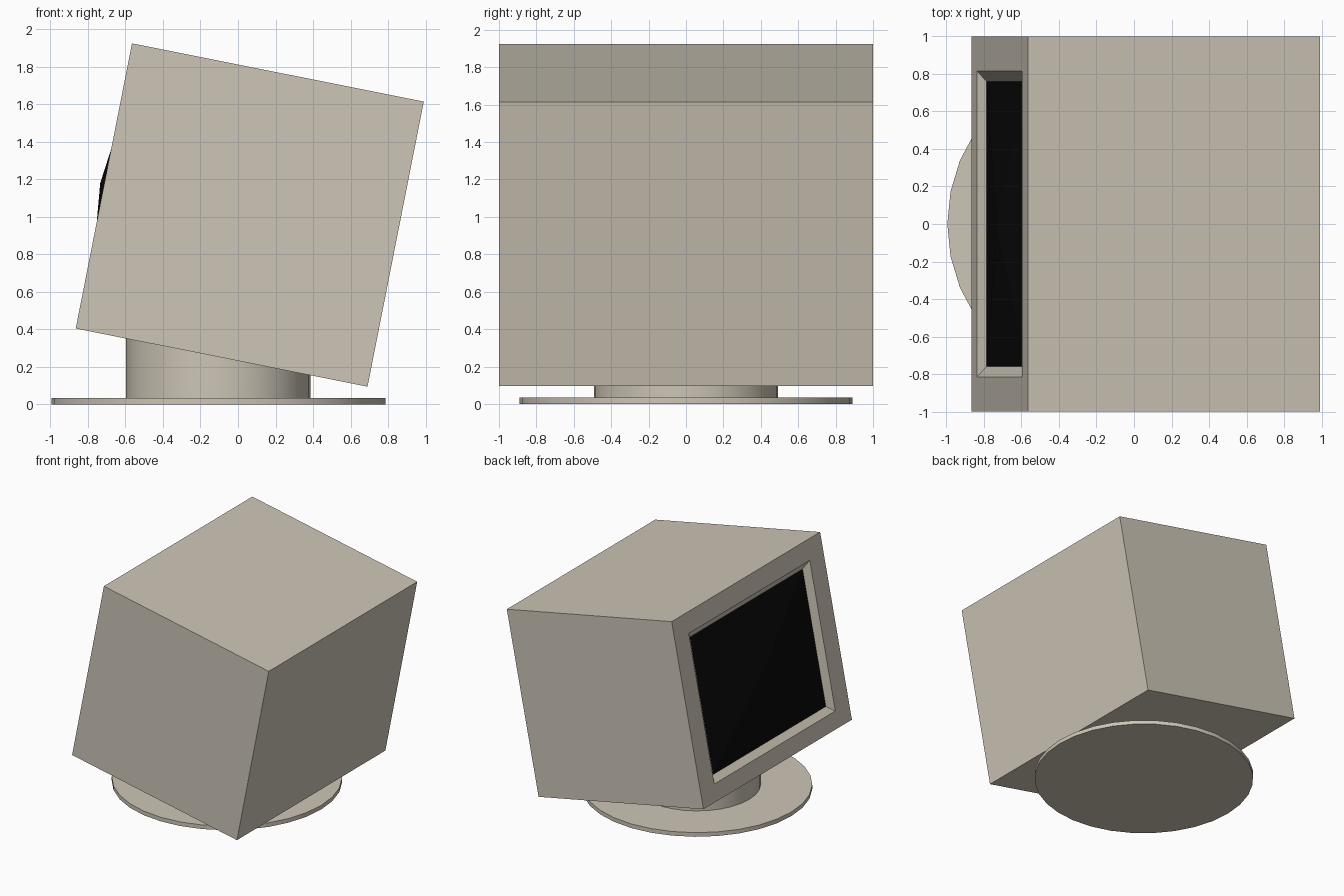
import bpy, bmesh, math
from mathutils import Vector

if "Cube" in bpy.data.objects:
    bpy.data.objects.remove(bpy.data.objects["Cube"])

def material(name, rgb):
    m = bpy.data.materials.new(name)
    m.diffuse_color = (*rgb, 1)
    m.use_nodes = True
    m.node_tree.nodes["Principled BSDF"].inputs["Base Color"].default_value = m.diffuse_color
    return m

beige = material("warm beige plastic", (0.61, 0.56, 0.47))
black = material("black glass", (0.003, 0.003, 0.003))

# Tilted housing frame: depth runs back from the screen side, t runs up it
CORNER = Vector((-0.865, 0, 0.405))
UP = Vector((0.30, 0, 1.52)).normalized()
BACK = Vector((1.555, 0, -0.31)).normalized()
HEIGHT, DEPTH = 1.549, 1.586

def place(depth, y, t):
    return CORNER + UP * t + BACK * depth + Vector((0, y, 0))

def ring(bm, depth, half_y, low, high):
    return [bm.verts.new(place(depth, y, t)) for y, t in
            ((-half_y, low), (half_y, low), (half_y, high), (-half_y, high))]

def finish(bm, name, mat, smooth=False):
    bmesh.ops.recalc_face_normals(bm, faces=bm.faces)
    me = bpy.data.meshes.new(name)
    bm.to_mesh(me)
    bm.free()
    ob = bpy.data.objects.new(name, me)
    bpy.context.collection.objects.link(ob)
    me.materials.append(mat)
    if smooth:
        bpy.ops.object.select_all(action='DESELECT')
        ob.select_set(True)
        bpy.context.view_layer.objects.active = ob
        bpy.ops.object.shade_smooth_by_angle(angle=math.radians(35))
    return ob

# Housing: back, front, bezel opening and sloped recess rings
LOW, HIGH, INSET, RECESS = 0.14, 1.384, 0.055, 0.043
bm = bmesh.new()
rings = [ring(bm, DEPTH, 1.0, 0, HEIGHT),
         ring(bm, 0, 1.0, 0, HEIGHT),
         ring(bm, 0, 0.815, LOW, HIGH),
         ring(bm, RECESS, 0.76, LOW + INSET, HIGH - INSET)]
for a, b in zip(rings, rings[1:]):
    for i in range(4):
        j = (i + 1) % 4
        bm.faces.new((a[i], a[j], b[j], b[i]))
bm.faces.new(rings[0])
bm.faces.new(rings[-1])
finish(bm, "monitor_housing", beige)

# Screen: shallow bulge whose centre pokes just past the bezel
bm = bmesh.new()
edge = ring(bm, RECESS - 0.002, 0.76, LOW + INSET, HIGH - INSET)
tip = bm.verts.new(place(-0.022, 0, 0.785))
for i in range(4):
    bm.faces.new((edge[i], edge[(i + 1) % 4], tip))
ob = finish(bm, "screen", black)
if ob.data.polygons[0].normal.x > 0:
    ob.data.flip_normals()

# Stand: flat round foot and a neck cut to the housing's tilt
def disc(name, radius, low, high, tilt_top=False):
    bm = bmesh.new()
    bmesh.ops.create_cone(bm, cap_ends=True, segments=32, radius1=radius,
                          radius2=radius, depth=high - low)
    for v in bm.verts:
        v.co += Vector((-0.105, 0, (low + high) / 2))
        if tilt_top and v.co.z > (low + high) / 2:
            v.co.z = CORNER.z + (v.co.x - CORNER.x) * BACK.z / BACK.x + 0.01
    finish(bm, name, beige, smooth=True)

disc("stand_foot", 0.89, 0, 0.035)
disc("stand_neck", 0.492, 0.03, 0.3, tilt_top=True)
